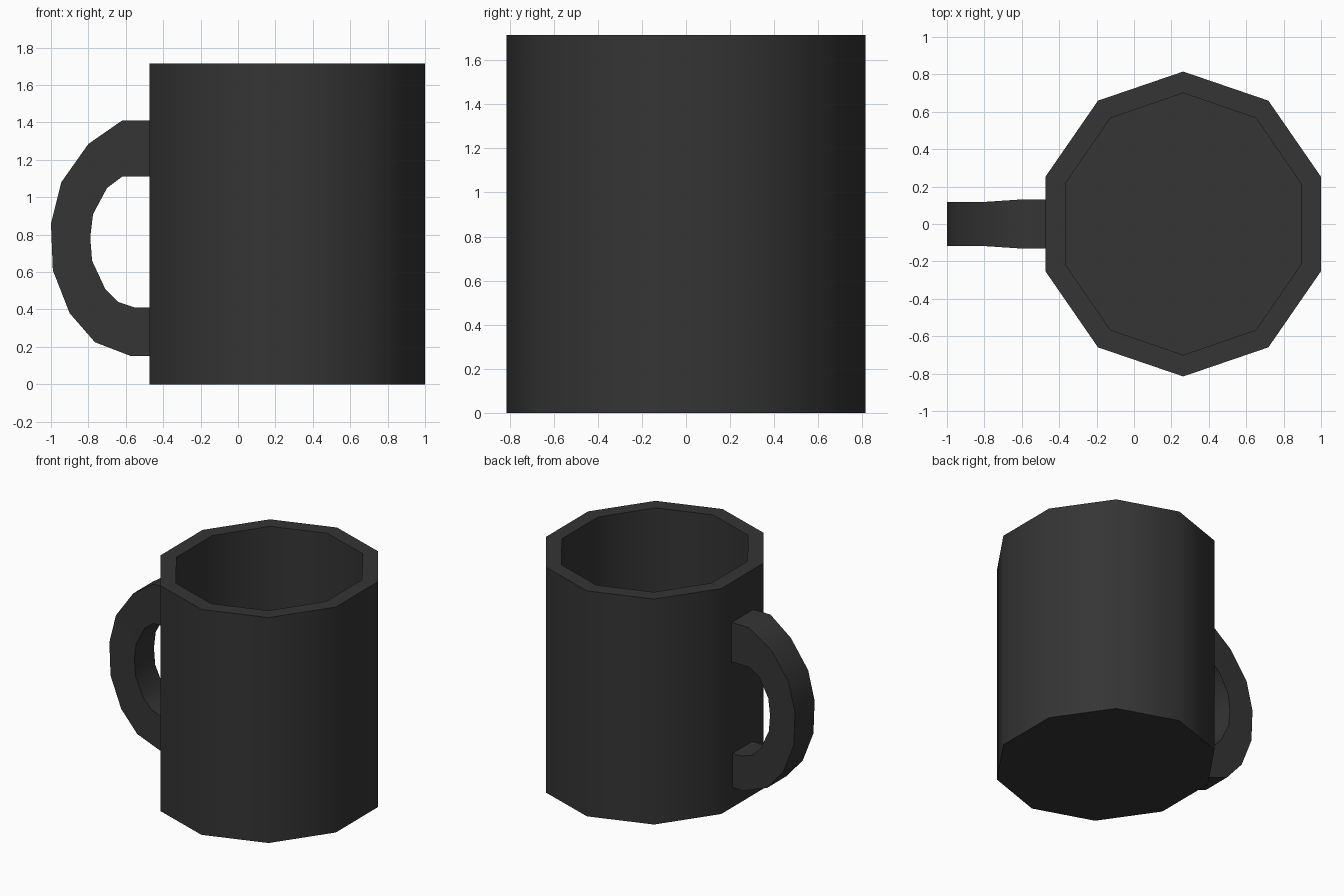
import bpy, bmesh, math

if "Cube" in bpy.data.objects:
    bpy.data.objects.remove(bpy.data.objects["Cube"])

CX = 0.263      # cup axis
SIDES = 10

mat = bpy.data.materials.new("dark_grey")
mat.diffuse_color = (0.035, 0.035, 0.035, 1)
mat.use_nodes = True
mat.node_tree.nodes["Principled BSDF"].inputs["Base Color"].default_value = mat.diffuse_color


def finish(bm, name):
    bmesh.ops.recalc_face_normals(bm, faces=bm.faces[:])
    mesh = bpy.data.meshes.new(name)
    bm.to_mesh(mesh)
    bm.free()
    mesh.materials.append(mat)
    obj = bpy.data.objects.new(name, mesh)
    bpy.context.collection.objects.link(obj)
    bpy.ops.object.select_all(action='DESELECT')
    obj.select_set(True)
    bpy.context.view_layer.objects.active = obj
    bpy.ops.object.shade_smooth_by_angle(angle=math.radians(45))
    return obj


def loft(bm, rings):
    """Bridge consecutive vertex rings and cap both ends."""
    loops = [[bm.verts.new(p) for p in ring] for ring in rings]
    n = len(loops[0])
    for a, b in zip(loops, loops[1:]):
        for i in range(n):
            j = (i + 1) % n
            bm.faces.new((a[i], a[j], b[j], b[i]))
    bm.faces.new(loops[0])
    bm.faces.new(loops[-1])


def decagon(rx, ry, z):
    steps = [2 * math.pi * i / SIDES for i in range(SIDES)]
    return [(CX + rx * math.sin(a), ry * math.cos(a), z) for a in steps]


# Cup: outer wall, rim, inner wall and floor
bm = bmesh.new()
loft(bm, [decagon(0.775, 0.815, 0), decagon(0.775, 0.815, 1.715),
          decagon(0.662, 0.70, 1.715), decagon(0.662, 0.70, 0.12)])
finish(bm, "cup")

# Handle: rectangular section; outer (x, z), inner (x, z), half width
sections = [
    (-0.473, 1.41, -0.473, 1.11, 0.13),
    (-0.62, 1.41, -0.62, 1.11, 0.13),
    (-0.80, 1.285, -0.70, 1.05, 0.118),
    (-0.945, 1.08, -0.775, 0.91, 0.118),
    (-1.00, 0.86, -0.79, 0.785, 0.118),
    (-0.99, 0.61, -0.78, 0.66, 0.118),
    (-0.90, 0.38, -0.71, 0.51, 0.118),
    (-0.765, 0.225, -0.64, 0.44, 0.118),
    (-0.57, 0.15, -0.55, 0.41, 0.118),
    (-0.473, 0.15, -0.473, 0.41, 0.118),
]
bm = bmesh.new()
loft(bm, [[(ox, -w, oz), (ox, w, oz), (ix, w, iz), (ix, -w, iz)]
          for ox, oz, ix, iz, w in sections])
finish(bm, "handle")
